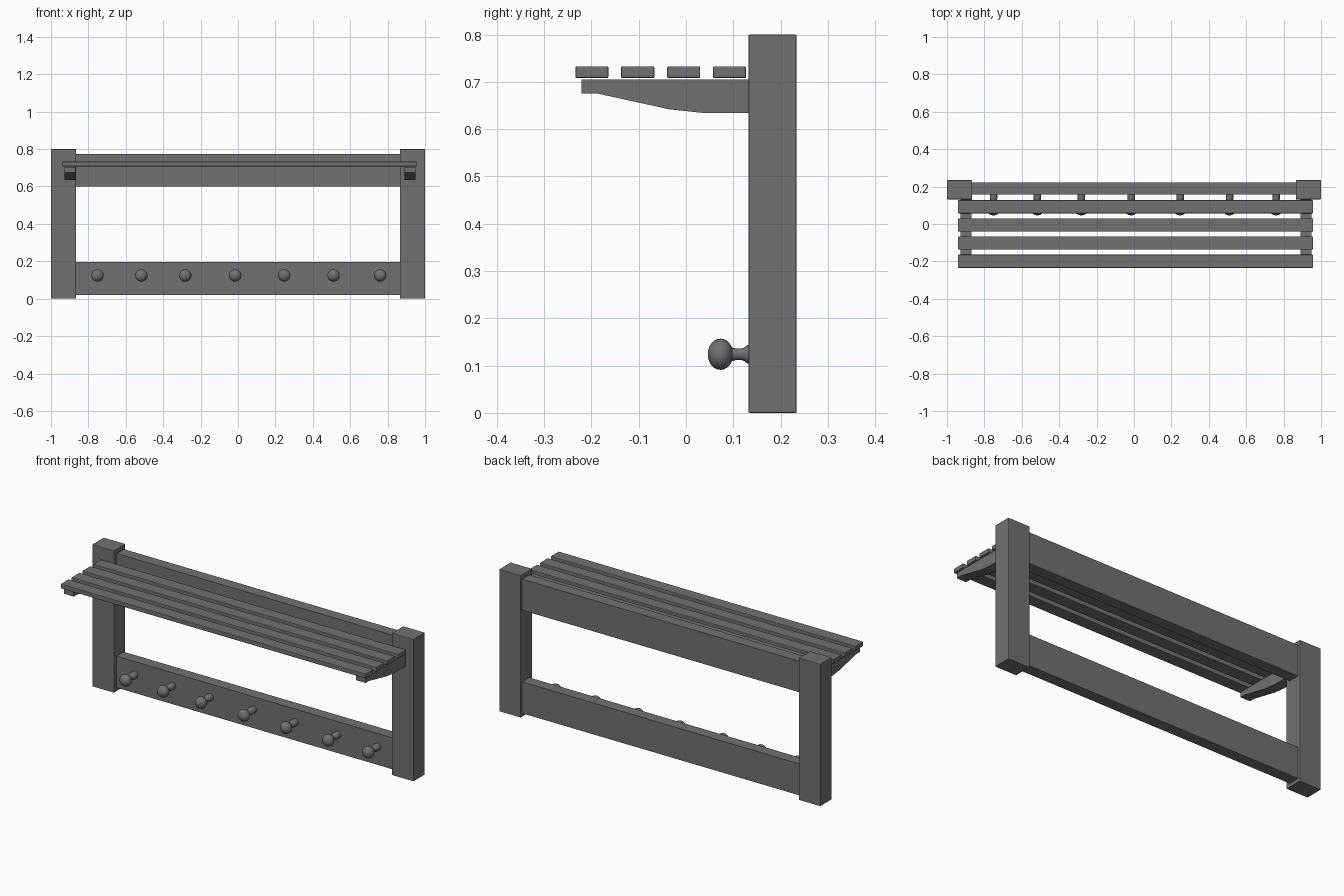
import bpy, bmesh, math
from mathutils import Vector

cube = bpy.data.objects.get("Cube")
if cube:
    bpy.data.objects.remove(cube, do_unlink=True)

GREY = (0.165, 0.165, 0.165, 1.0)
paint = bpy.data.materials.new("grey_paint")
paint.use_nodes = True
paint.diffuse_color = GREY
bsdf = next(n for n in paint.node_tree.nodes if n.type == 'BSDF_PRINCIPLED')
bsdf.inputs["Base Color"].default_value = GREY


def finish(name, bm, bevel=0.0, smooth=False):
    """Turn a bmesh into a painted object with an optional edge bevel."""
    bmesh.ops.recalc_face_normals(bm, faces=bm.faces)
    mesh = bpy.data.meshes.new(name)
    bm.to_mesh(mesh)
    bm.free()
    mesh.materials.append(paint)
    obj = bpy.data.objects.new(name, mesh)
    bpy.context.collection.objects.link(obj)
    if bevel:
        mod = obj.modifiers.new("soft_edges", 'BEVEL')
        mod.width = bevel
        mod.segments = 2
    if smooth:
        bpy.ops.object.select_all(action='DESELECT')
        obj.select_set(True)
        bpy.context.view_layer.objects.active = obj
        bpy.ops.object.shade_smooth_by_angle(angle=math.radians(40))
    return obj


def box(name, x, y, z, bevel=0.0):
    """Box from (min, max) ranges on each axis."""
    bm = bmesh.new()
    bmesh.ops.create_cube(bm, size=1)
    for v in bm.verts:
        v.co = Vector([(a + b) / 2 + c * (b - a) for (a, b), c in zip((x, y, z), v.co)])
    return finish(name, bm, bevel)


def bracket(name, x0, x1):
    """Tapered shelf support: side profile extruded along x."""
    profile = [(-0.221, 0.705), (0.132, 0.705), (0.132, 0.634), (0.04, 0.634),
               (-0.035, 0.642), (-0.19, 0.676), (-0.221, 0.676)]
    bm = bmesh.new()
    face = bm.faces.new([bm.verts.new((x0, y, z)) for y, z in profile])
    out = bmesh.ops.extrude_face_region(bm, geom=[face])
    moved = [g for g in out["geom"] if isinstance(g, bmesh.types.BMVert)]
    bmesh.ops.translate(bm, verts=moved, vec=(x1 - x0, 0, 0))
    return finish(name, bm)


def knob(name, x, z):
    """Turned peg: rounded head, thin neck and flared foot."""
    profile = []
    for i in range(11):
        a = math.radians(15.3 * i)
        profile.append((0.033 * math.sin(a), 0.073 - 0.027 * math.cos(a)))
    profile += [(0.012, 0.106), (0.012, 0.116), (0.014, 0.123),
                (0.019, 0.129), (0.02, 0.133), (0.02, 0.16), (0, 0.16)]
    bm = bmesh.new()
    verts = [bm.verts.new((x + r, y, z)) for r, y in profile]
    edges = [bm.edges.new(pair) for pair in zip(verts, verts[1:])]
    bmesh.ops.spin(bm, geom=verts + edges, cent=(x, 0, z), axis=(0, 1, 0),
                   angle=math.tau, steps=24)
    bmesh.ops.remove_doubles(bm, verts=bm.verts, dist=0.0001)
    return finish(name, bm, smooth=True)


# Upright posts
for side, x in (("right", (-1, -0.865)), ("left", (0.865, 1))):
    box(side + "_post", x, (0.132, 0.234), (0, 0.8), 0.003)

# Cross rails between the posts
box("upper_rail", (-0.87, 0.87), (0.157, 0.221), (0.6, 0.775))
box("lower_rail", (-0.87, 0.87), (0.157, 0.221), (0.02, 0.197))

# Shelf supports
bracket("right_bracket", -0.928, -0.868)
bracket("left_bracket", 0.889, 0.949)

# Shelf slats (resting just above the supports)
for i in range(4):
    y = -0.234 + i * 0.097
    box(f"shelf_slat_{i + 1}", (-0.941, 0.957), (y, y + 0.07), (0.708, 0.733), 0.003)

# Row of coat knobs
for i, x in enumerate((-0.751, -0.517, -0.282, -0.015, 0.247, 0.511, 0.76)):
    knob(f"coat_knob_{i + 1}", x, 0.124)
